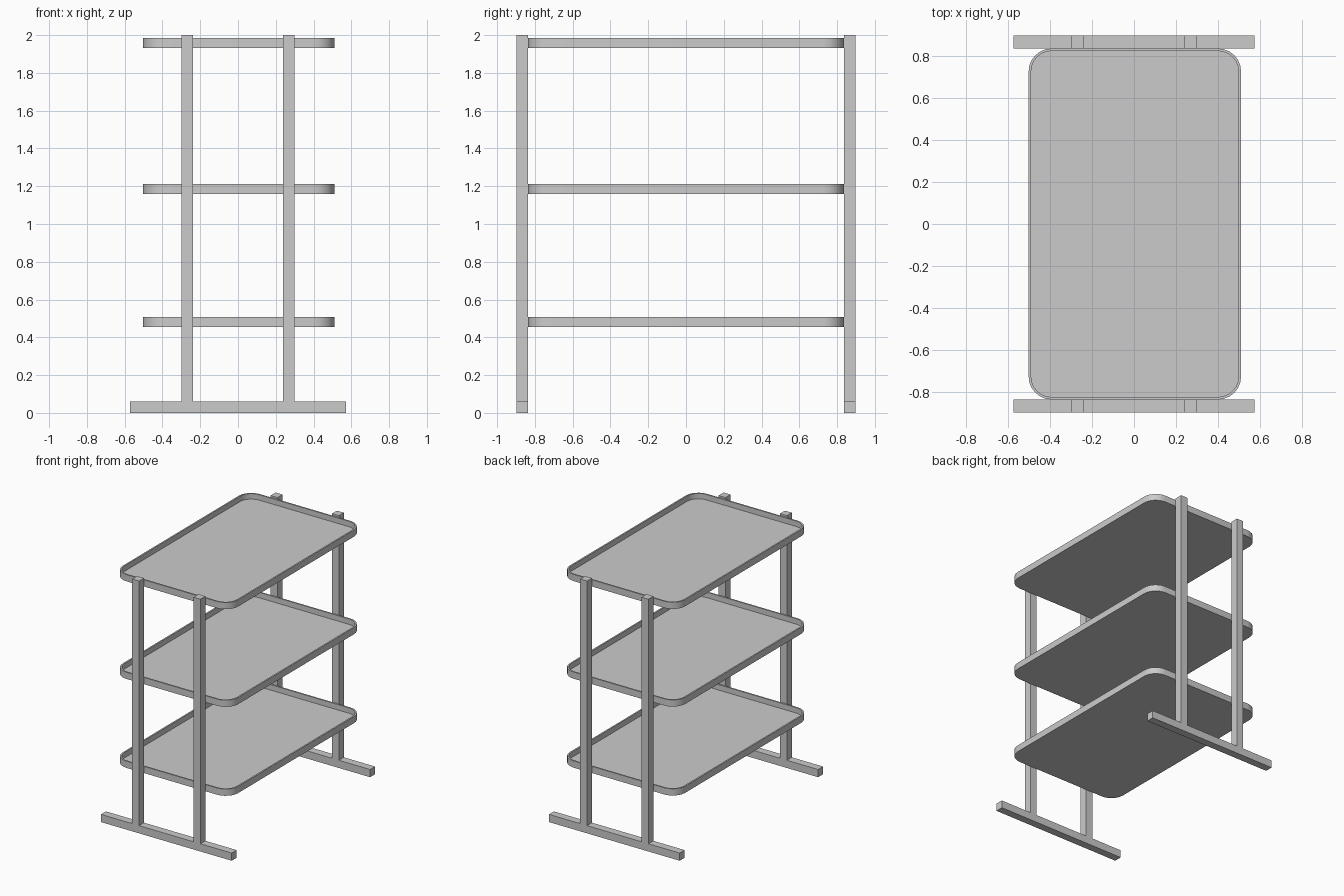
import bpy, bmesh, math

if "Cube" in bpy.data.objects:
    bpy.data.objects.remove(bpy.data.objects["Cube"])

TRAY_HX, TRAY_HY, TRAY_H = 0.506, 0.836, 0.053
RADIUS, STEPS, RIM, FLOOR = 0.11, 6, 0.012, 0.01


def finish(name, bm):
    bmesh.ops.recalc_face_normals(bm, faces=bm.faces)
    mesh = bpy.data.meshes.new(name)
    bm.to_mesh(mesh)
    bm.free()
    obj = bpy.data.objects.new(name, mesh)
    bpy.context.collection.objects.link(obj)
    return obj


def rounded_ring(bm, inset, z):
    r = RADIUS - inset
    cx, cy = TRAY_HX - RADIUS, TRAY_HY - RADIUS
    ring = []
    for q, (sx, sy) in enumerate([(1, 1), (-1, 1), (-1, -1), (1, -1)]):
        for i in range(STEPS + 1):
            a = math.pi / 2 * (q + i / STEPS)
            ring.append(bm.verts.new((sx * cx + r * math.cos(a),
                                      sy * cy + r * math.sin(a), z)))
    return ring


def tray(name, z):
    bm = bmesh.new()
    # outer bottom, outer rim, inner rim, tray floor
    rings = [rounded_ring(bm, i, h) for i, h in
             [(0, 0), (0, TRAY_H), (RIM, TRAY_H), (RIM, FLOOR)]]
    n = len(rings[0])
    for a, b in zip(rings, rings[1:]):
        for i in range(n):
            j = (i + 1) % n
            bm.faces.new((a[i], a[j], b[j], b[i]))
    bm.faces.new(rings[0])
    bm.faces.new(rings[-1])
    obj = finish(name, bm)
    obj.location = (0.004, 0, z)
    bpy.ops.object.select_all(action='DESELECT')
    obj.select_set(True)
    bpy.context.view_layer.objects.active = obj
    bpy.ops.object.shade_smooth_by_angle(angle=math.radians(30))


def end_frame(name, y0, depth):
    # foot bar and two posts as one extruded profile
    half = [(0.573, 0), (0.573, 0.061), (0.299, 0.061),
            (0.299, 2), (0.239, 2), (0.239, 0.061)]
    outline = half + [(-x, z) for x, z in reversed(half)]
    bm = bmesh.new()
    face = bm.faces.new([bm.verts.new((x, y0, z)) for x, z in outline])
    new = bmesh.ops.extrude_face_region(bm, geom=[face], use_keep_orig=True)
    verts = [v for v in new["geom"] if isinstance(v, bmesh.types.BMVert)]
    bmesh.ops.translate(bm, verts=verts, vec=(0, depth, 0))
    finish(name, bm)


# End frames
end_frame("front_frame", -0.898, 0.062)
end_frame("back_frame", 0.836, 0.062)

# Trays
for label, z in [("lower", 0.454), ("middle", 1.159), ("upper", 1.933)]:
    tray(label + "_tray", z)
